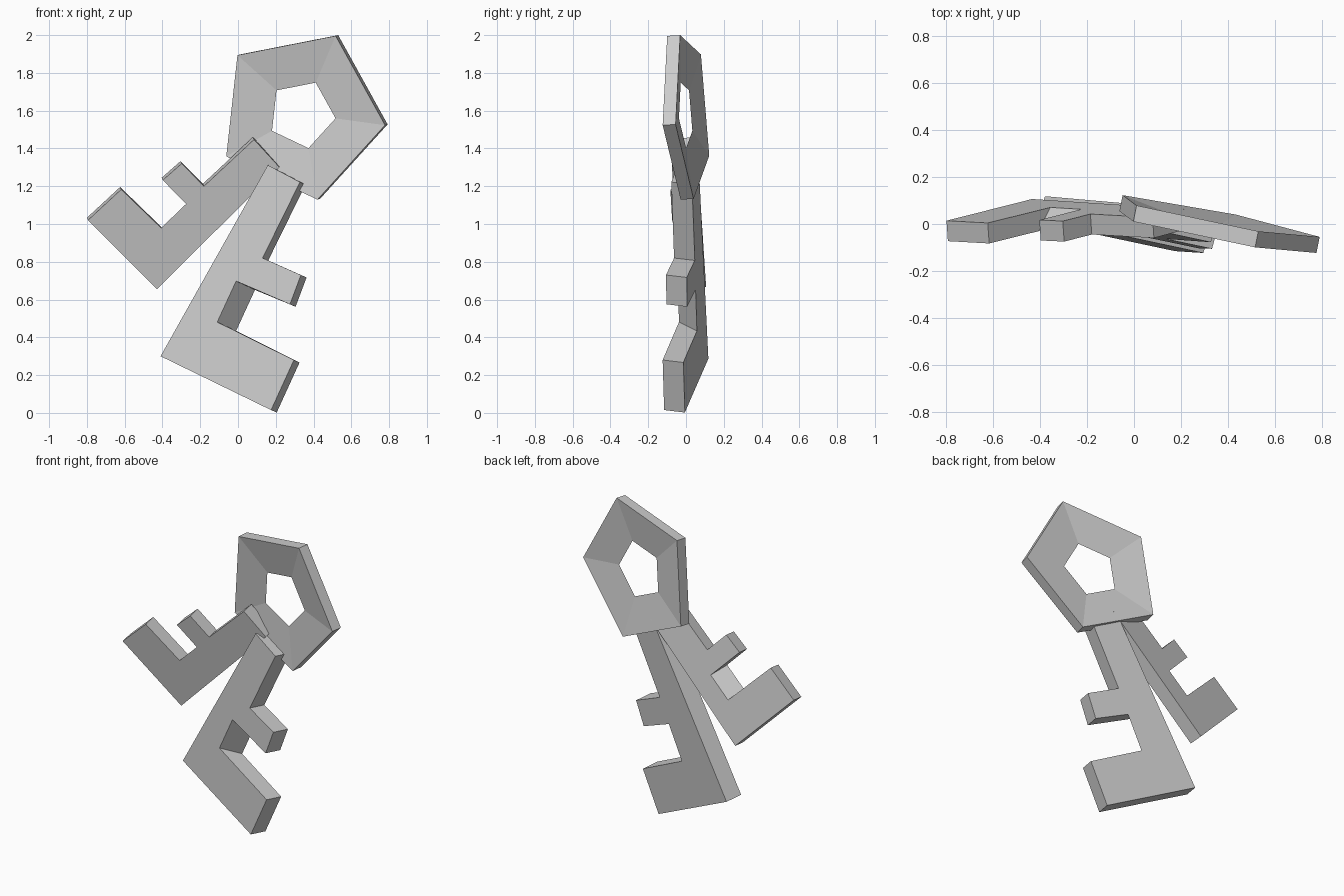
import bpy, bmesh
from math import cos, sin, radians
from mathutils import Vector

if "Cube" in bpy.data.objects:
    bpy.data.objects.remove(bpy.data.objects["Cube"])


def finish(name, bm):
    bmesh.ops.recalc_face_normals(bm, faces=bm.faces)
    mesh = bpy.data.meshes.new(name)
    bm.to_mesh(mesh)
    bm.free()
    bpy.context.collection.objects.link(bpy.data.objects.new(name, mesh))


def bridge(bm, a, b):
    n = len(a)
    for i in range(n):
        j = (i + 1) % n
        bm.faces.new((a[i], a[j], b[j], b[i]))


def key(name, outline, slope, front_c, back_c, shift, notch_shift):
    """Tilted key slab: y = slope.x * x + slope.z * z + c on each face."""
    def vert(x, z, c):
        return bm.verts.new((x, slope[0] * x + slope[1] * z + c, z))
    bm = bmesh.new()
    front, back = [], []
    for i, (x, z) in enumerate(outline):
        front.append(vert(x, z, front_c))
        dx, dz = notch_shift if i in (5, 6) else shift
        back.append(vert(x + dx, z + dz, back_c))
    bm.faces.new(front)
    bm.faces.new(back[::-1])
    bridge(bm, front, back)
    finish(name, bm)


# Pentagon ring, tapering to a sharp inner edge
center = Vector((0.337, -0.003, 1.582))
normal = Vector((0.2, 1, 0.06)).normalized()
u = Vector((1, -0.2, 0)).normalized()
v = u.cross(normal)
if v.z < 0:
    v = -v
bm = bmesh.new()


def loop(radius, offset):
    pts = []
    for i in range(5):
        a = radians(64.9 + 72 * i)
        pts.append(bm.verts.new(center + radius * (cos(a) * u + sin(a) * v) + offset * normal))
    return pts


front, back, inner = loop(0.46, -0.035), loop(0.46, 0.035), loop(0.184, 0)
bridge(bm, front, back)
bridge(bm, back, inner)
bridge(bm, inner, front)
finish("key_ring", bm)

# Large key in front (points 5 and 6 are the slanted notch)
key("large_key",
    [(0.158, 1.312), (0.328, 1.222), (0.13, 0.82), (0.333, 0.73), (0.275, 0.575),
     (-0.01, 0.698), (-0.11, 0.481), (0.296, 0.28), (0.175, 0.015), (-0.41, 0.30)],
    (-0.186, 0.055), -0.084, 0.032, (0.03, -0.013), (0.10, -0.047))

# Small key to the left, turned over
key("small_key",
    [(0.22, 1.30), (0.085, 1.447), (-0.18, 1.20), (-0.298, 1.32), (-0.398, 1.232),
     (-0.275, 1.106), (-0.407, 0.979), (-0.618, 1.183), (-0.794, 1.02), (-0.429, 0.655)],
    (0.0933, -0.16), 0.164, 0.254, (-0.006, 0.013), (0.05, -0.042))
